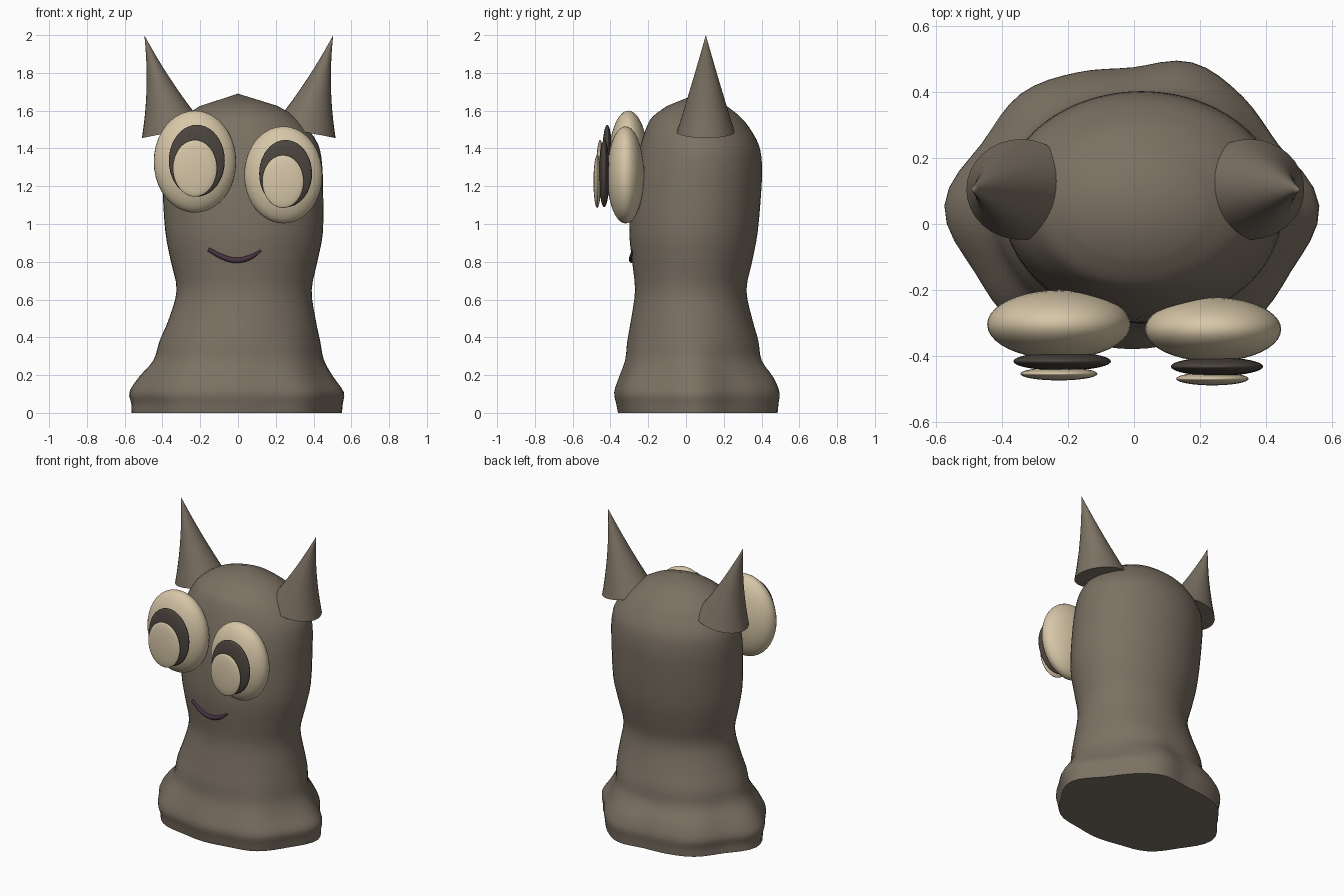
import bpy, bmesh, math
from mathutils import Vector

if "Cube" in bpy.data.objects:
    bpy.data.objects.remove(bpy.data.objects["Cube"])


def material(name, rgb):
    m = bpy.data.materials.new(name)
    m.diffuse_color = (*rgb, 1)
    m.use_nodes = True
    m.node_tree.nodes["Principled BSDF"].inputs["Base Color"].default_value = m.diffuse_color
    return m


CLAY = material("clay_brown", (0.20, 0.165, 0.125))
CREAM = material("cream", (0.68, 0.57, 0.39))
DARK = material("dark_brown", (0.07, 0.058, 0.048))
PLUM = material("plum", (0.06, 0.03, 0.05))


def catmull(p0, p1, p2, p3, t):
    return 0.5 * (2 * p1 + (p2 - p0) * t + (2 * p0 - 5 * p1 + 4 * p2 - p3) * t * t
                  + (3 * p1 - p0 - 3 * p2 + p3) * t ** 3)


def loft(name, rings, tip, mat, angle):
    """Skin a stack of closed rings, flat cap below and a point on top."""
    bm = bmesh.new()
    loops = [[bm.verts.new(p) for p in ring] for ring in rings]
    n = len(loops[0])
    for a, b in zip(loops, loops[1:]):
        for i in range(n):
            j = (i + 1) % n
            bm.faces.new((a[i], a[j], b[j], b[i]))
    top = bm.verts.new(tip)
    for i in range(n):
        bm.faces.new((loops[-1][i], loops[-1][(i + 1) % n], top))
    bm.faces.new(loops[0][::-1])
    bmesh.ops.recalc_face_normals(bm, faces=bm.faces)
    me = bpy.data.meshes.new(name)
    bm.to_mesh(me)
    bm.free()
    ob = bpy.data.objects.new(name, me)
    bpy.context.collection.objects.link(ob)
    me.materials.append(mat)
    smooth(ob, angle)
    return ob


def smooth(ob, angle=40):
    bpy.ops.object.select_all(action='DESELECT')
    bpy.context.view_layer.objects.active = ob
    ob.select_set(True)
    bpy.ops.object.shade_smooth_by_angle(angle=math.radians(angle))


# Body: z, left x, right x, front y, back y, strength of the wavy skirt
PROFILE = [
    (0.00, -0.56, 0.55, -0.355, 0.475, 1), (0.05, -0.56, 0.555, -0.365, 0.48, 1),
    (0.11, -0.57, 0.56, -0.375, 0.485, 1), (0.19, -0.52, 0.505, -0.35, 0.455, 0.9),
    (0.28, -0.445, 0.455, -0.32, 0.40, 0.5), (0.38, -0.415, 0.435, -0.31, 0.385, 0.2),
    (0.50, -0.365, 0.41, -0.29, 0.35, 0), (0.65, -0.325, 0.39, -0.27, 0.32, 0),
    (0.80, -0.355, 0.42, -0.285, 0.35, 0), (0.96, -0.385, 0.45, -0.30, 0.38, 0),
    (1.20, -0.40, 0.45, -0.285, 0.40, 0), (1.32, -0.40, 0.445, -0.265, 0.402, 0),
    (1.42, -0.385, 0.425, -0.24, 0.385, 0), (1.51, -0.335, 0.365, -0.21, 0.335, 0),
    (1.57, -0.285, 0.30, -0.175, 0.285, 0), (1.625, -0.20, 0.21, -0.10, 0.215, 0)]
# Skirt outline radii every 22.5 degrees, counter-clockwise from +x
SKIRT = [0.56, 0.475, 0.465, 0.465, 0.415, 0.433, 0.475, 0.49,
         0.565, 0.515, 0.50, 0.44, 0.43, 0.44, 0.50, 0.515]
SEG, SUB = 64, 3


def ellipse_r(a, b, th):
    return a * b / math.hypot(b * math.cos(th), a * math.sin(th))


def skirt_ratio(th):
    u = th / math.tau * 16
    i = int(u)
    r = catmull(*(SKIRT[(i + k) % 16] for k in (-1, 0, 1, 2)), u - i)
    return r / ellipse_r(0.56, 0.425, th)


def body_ring(z, x0, x1, y0, y1, w):
    ring = []
    for s in range(SEG):
        th = s / SEG * math.tau
        r = ellipse_r((x1 - x0) / 2, (y1 - y0) / 2, th) * (1 + w * (skirt_ratio(th) - 1))
        ring.append(((x0 + x1) / 2 + r * math.cos(th), (y0 + y1) / 2 + r * math.sin(th), z))
    return ring


rows = []
for i in range(len(PROFILE) - 1):
    four = [PROFILE[min(max(i + k, 0), len(PROFILE) - 1)] for k in (-1, 0, 1, 2)]
    for s in range(SUB):
        rows.append([catmull(*vals, s / SUB) for vals in zip(*four)])
rows.append(PROFILE[-1])
loft("body", [body_ring(*r) for r in rows], (0, 0.06, 1.69), CLAY, 50)


# Ears: cones bent outwards, between an outer and an inner edge curve
def bezier(a, b, c, t):
    return Vector(a) * (1 - t) ** 2 + Vector(b) * 2 * t * (1 - t) + Vector(c) * t * t


for label, side in (("left", -1), ("right", 1)):
    rings = []
    for k in range(12):
        t = k / 12
        out = bezier((0.513, 1.455), (0.47, 1.72), (0.50, 2.0), t)
        inn = bezier((0.18, 1.52), (0.36, 1.74), (0.50, 2.0), t)
        mid, half = (out + inn) / 2, (out - inn) / 2
        rings.append([(side * (mid.x + half.x * math.cos(a)) + 0.004,
                       0.105 + 0.153 * (1 - t) * math.sin(a),
                       mid.y + half.y * math.cos(a))
                      for a in (j / 32 * math.tau for j in range(32))])
    loft(label + "_ear", rings, (side * 0.50 + 0.004, 0.105, 2.0), CLAY, 40)


# Eyes: eyeball, iris and pupil as flattened spheres
def ellipsoid(name, centre, radii, mat):
    bpy.ops.mesh.primitive_uv_sphere_add(segments=40, ring_count=20, location=centre)
    ob = bpy.context.object
    ob.name = name
    ob.scale = radii
    ob.data.materials.append(mat)
    smooth(ob, 60)


ellipsoid("left_eye", (-0.228, -0.305, 1.33), (0.218, 0.105, 0.27), CREAM)
ellipsoid("left_iris", (-0.218, -0.417, 1.335), (0.148, 0.028, 0.19), DARK)
ellipsoid("left_pupil", (-0.228, -0.455, 1.295), (0.117, 0.02, 0.15), CREAM)
ellipsoid("right_eye", (0.24, -0.32, 1.26), (0.207, 0.098, 0.257), CREAM)
ellipsoid("right_iris", (0.252, -0.433, 1.267), (0.14, 0.028, 0.178), DARK)
ellipsoid("right_pupil", (0.238, -0.47, 1.225), (0.11, 0.02, 0.14), CREAM)

# Mouth: tapered smile hugging the front of the body
SMILE = [(-0.155, 0.865, 0.8), (-0.08, 0.825, 1), (-0.01, 0.808, 1.1),
         (0.06, 0.822, 1), (0.122, 0.86, 0.4)]
cu = bpy.data.curves.new("mouth", 'CURVE')
cu.dimensions = '3D'
cu.bevel_depth = 0.014
cu.bevel_resolution = 3
cu.use_fill_caps = True
sp = cu.splines.new('BEZIER')
sp.bezier_points.add(len(SMILE) - 1)
for bp, (x, z, r) in zip(sp.bezier_points, SMILE):
    bp.co = (x, -0.287 + 1.0 * (x - 0.03) ** 2 - 0.1 * (z - 0.81), z)
    bp.radius = r
    bp.handle_left_type = bp.handle_right_type = 'AUTO'
cu.materials.append(PLUM)
bpy.context.collection.objects.link(bpy.data.objects.new("mouth", cu))
